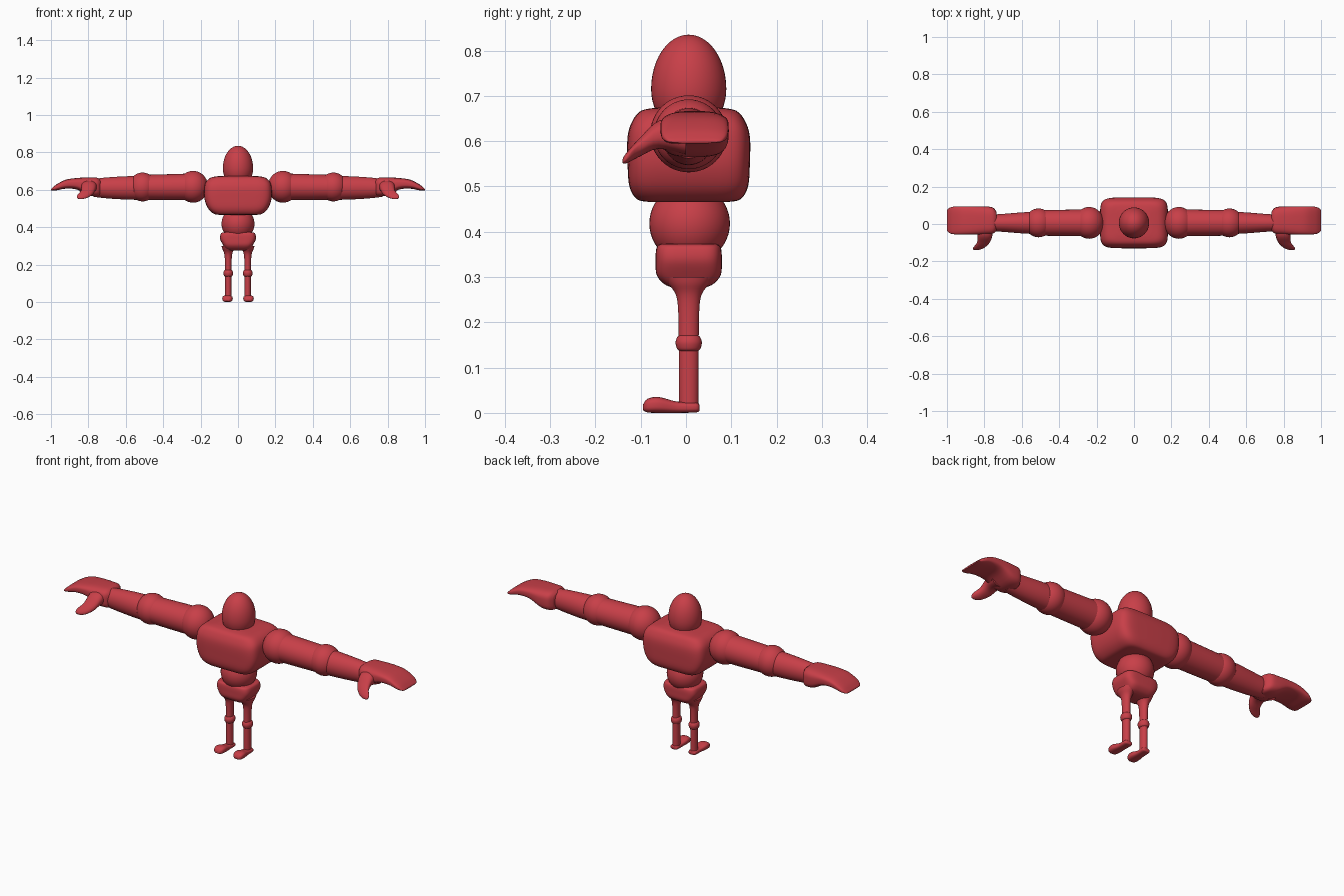
import bpy, bmesh
from math import cos, sin, pi, copysign
from mathutils import Vector

red = bpy.data.materials.new("red")
red.diffuse_color = (0.58, 0.05, 0.065, 1)
YC = 0.006  # depth of the body's centre line


def finish(name, bm, mirror):
    bmesh.ops.recalc_face_normals(bm, faces=bm.faces)
    me = bpy.data.meshes.new(name)
    bm.to_mesh(me)
    bm.free()
    me.materials.append(red)
    ob = bpy.data.objects.new(name, me)
    bpy.context.collection.objects.link(ob)
    if mirror:
        mod = ob.modifiers.new("mirror", 'MIRROR')
        mod.use_mirror_merge = False
    bpy.ops.object.select_all(action='DESELECT')
    ob.select_set(True)
    bpy.context.view_layer.objects.active = ob
    bpy.ops.object.shade_smooth_by_angle(angle=0.9)
    return ob


def ball(name, centre, radii, low=None, mirror=False):
    """Ellipsoid; 'low' gives the lower half its own height."""
    bm = bmesh.new()
    bmesh.ops.create_uvsphere(bm, u_segments=40, v_segments=24, radius=1)
    for v in bm.verts:
        rz = low if low and v.co.z < 0 else radii[2]
        v.co = Vector((v.co.x * radii[0], v.co.y * radii[1], v.co.z * rz)) + Vector(centre)
    return finish(name, bm, mirror)


def smooth_path(rows, steps=4):
    """Catmull-Rom interpolation of the section rows."""
    out = []
    for i in range(len(rows) - 1):
        a, b, c, d = (rows[max(i - 1, 0)], rows[i], rows[i + 1], rows[min(i + 2, len(rows) - 1)])
        for s in range(steps):
            t = s / steps
            out.append([q + 0.5 * t * (r - p + t * (2 * p - 5 * q + 4 * r - w + t * (3 * (q - r) + w - p)))
                        for p, q, r, w in zip(a, b, c, d)])
    return out + [list(rows[-1])]


def loft(name, axis, rows, power=2, mirror=False, n=48):
    """Superellipse sections (position, centre u, centre v, radius u, radius v) along an axis."""
    bm = bmesh.new()
    rings = []
    for t, u, v, ru, rv in smooth_path(rows):
        ring = []
        for k in range(n):
            c, s = cos(2 * pi * k / n), sin(2 * pi * k / n)
            a = u + ru * copysign(abs(c) ** (2 / power), c)
            b = v + rv * copysign(abs(s) ** (2 / power), s)
            ring.append(bm.verts.new({'x': (t, a, b), 'y': (a, t, b), 'z': (a, b, t)}[axis]))
        rings.append(ring)
    for r0, r1 in zip(rings, rings[1:]):
        for k in range(n):
            j = (k + 1) % n
            bm.faces.new((r0[k], r0[j], r1[j], r1[k]))
    bm.faces.new(rings[0])
    bm.faces.new(rings[-1])
    return finish(name, bm, mirror)


# Head, chest, belly and pelvis
ball("head", (0, YC, 0.715), (0.081, 0.083, 0.12), low=0.1)
loft("chest", 'z', [(z, 0, YC, rx, ry) for z, rx, ry in (
    (0.466, 0.10, 0.09), (0.472, 0.13, 0.115), (0.50, 0.16, 0.131), (0.55, 0.179, 0.135),
    (0.61, 0.18, 0.135), (0.645, 0.169, 0.124), (0.667, 0.14, 0.105), (0.674, 0.09, 0.07))], power=6)
ball("belly", (0, 0.008, 0.418), (0.088, 0.089, 0.088))
loft("pelvis", 'z', [(z, 0, YC, rx, ry) for z, rx, ry in (
    (0.276, 0.05, 0.035), (0.285, 0.066, 0.055), (0.305, 0.08, 0.071), (0.335, 0.095, 0.073),
    (0.36, 0.094, 0.072), (0.371, 0.085, 0.066), (0.374, 0.06, 0.05))], power=4.5)

# Arms
ball("shoulder", (0.24, YC, 0.616), (0.08, 0.085, 0.085), mirror=True)
loft("upper_arm", 'x', [(0.22, YC, 0.616, 0.072, 0.072), (0.38, YC, 0.614, 0.07, 0.069),
                        (0.52, YC, 0.613, 0.068, 0.066)], mirror=True)
ball("elbow", (0.51, YC, 0.615), (0.074, 0.077, 0.077), mirror=True)
loft("forearm", 'x', [(0.52, YC, 0.61, 0.06, 0.064), (0.6, YC, 0.61, 0.056, 0.062),
                      (0.7, YC, 0.61, 0.048, 0.056), (0.77, YC, 0.61, 0.044, 0.048)], mirror=True)

# Mitten hands with hooked thumbs
loft("hand", 'x', [(0.735, 0.015, 0.612, 0.05, 0.042), (0.755, 0.018, 0.615, 0.07, 0.05),
                   (0.80, 0.019, 0.618, 0.075, 0.048), (0.86, 0.019, 0.632, 0.075, 0.031),
                   (0.92, 0.019, 0.63, 0.075, 0.024), (0.97, 0.019, 0.613, 0.073, 0.016),
                   (0.994, 0.019, 0.602, 0.062, 0.007), (1.0, 0.019, 0.599, 0.05, 0.003)],
     power=3.2, mirror=True)
loft("thumb", 'y', [(0.0, 0.80, 0.612, 0.05, 0.042), (-0.06, 0.797, 0.614, 0.04, 0.031),
                    (-0.10, 0.806, 0.588, 0.034, 0.021), (-0.125, 0.828, 0.568, 0.031, 0.014),
                    (-0.136, 0.84, 0.559, 0.02, 0.009), (-0.14, 0.845, 0.556, 0.008, 0.004)],
     power=2.4, mirror=True)

# Legs
loft("leg", 'z', [(z, 0.052, YC, rx, ry) for z, rx, ry in (
    (0.015, 0.017, 0.021), (0.15, 0.017, 0.022), (0.22, 0.018, 0.023),
    (0.26, 0.022, 0.028), (0.285, 0.032, 0.045), (0.30, 0.036, 0.055))], mirror=True)
loft("knee", 'z', [(z, 0.052, YC, r, r + 0.003) for z, r in (
    (0.137, 0.018), (0.142, 0.023), (0.155, 0.026), (0.166, 0.023), (0.171, 0.018))], mirror=True)
loft("foot", 'y', [(0.03, 0.053, 0.011, 0.012, 0.006), (0.022, 0.053, 0.012, 0.021, 0.011),
                   (-0.02, 0.054, 0.0125, 0.022, 0.0125), (-0.06, 0.056, 0.0175, 0.028, 0.0175),
                   (-0.085, 0.057, 0.016, 0.024, 0.015), (-0.095, 0.057, 0.012, 0.012, 0.006)],
     power=2.8, mirror=True)
